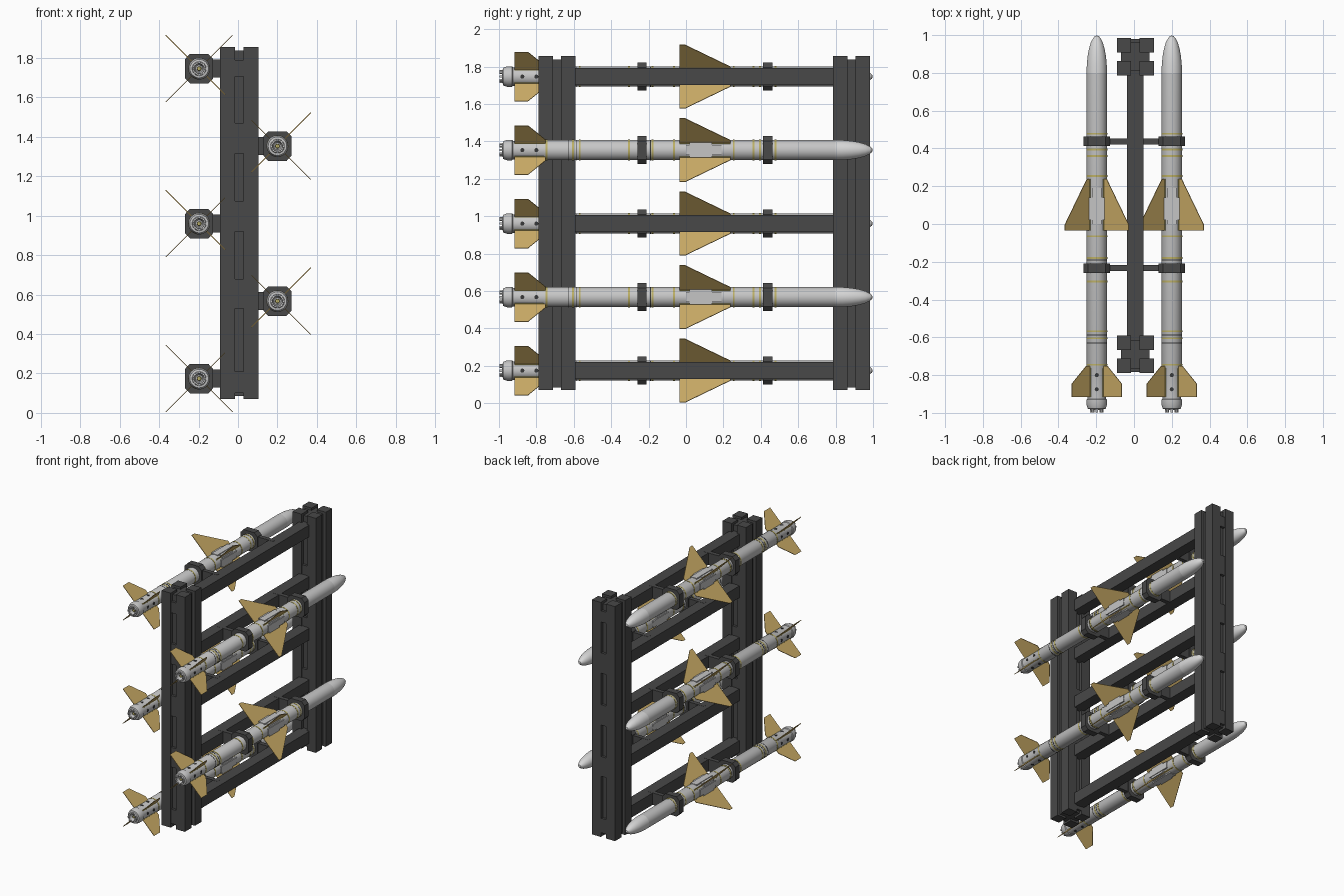
import bpy, bmesh, math
from mathutils import Matrix, Vector

if "Cube" in bpy.data.objects:
    bpy.data.objects.remove(bpy.data.objects["Cube"])


def material(name, rgb):
    m = bpy.data.materials.new(name)
    m.diffuse_color = (*rgb, 1)
    m.use_nodes = True
    m.node_tree.nodes["Principled BSDF"].inputs["Base Color"].default_value = m.diffuse_color
    return m


DARK = material("dark_steel", (0.065, 0.065, 0.065))
GREY = material("body_grey", (0.56, 0.56, 0.56))
PALE = material("nose_pale_grey", (0.68, 0.68, 0.68))
GOLD = material("fin_gold", (0.60, 0.415, 0.135))
BAND = material("band_yellow", (0.50, 0.43, 0.13))
BLACK = material("port_black", (0.04, 0.04, 0.04))


def finish(bm, name, mat, smooth=False):
    bmesh.ops.recalc_face_normals(bm, faces=bm.faces)
    me = bpy.data.meshes.new(name)
    bm.to_mesh(me)
    bm.free()
    me.materials.append(mat)
    ob = bpy.data.objects.new(name, me)
    bpy.context.collection.objects.link(ob)
    if smooth:
        bpy.ops.object.select_all(action='DESELECT')
        ob.select_set(True)
        bpy.context.view_layer.objects.active = ob
        bpy.ops.object.shade_smooth_by_angle(angle=math.radians(30))
    return ob


def add_box(bm, lo, hi, rot=None):
    lo, hi = Vector(lo), Vector(hi)
    m = Matrix.Translation((lo + hi) / 2) @ Matrix.Diagonal((*(hi - lo), 1))
    bmesh.ops.create_cube(bm, size=1, matrix=(rot or Matrix()) @ m)


def add_lathe(bm, prof, n=32):
    """Spin (radius, y) points round the y axis."""
    vs = [bm.verts.new((r, y, 0)) for r, y in prof]
    es = [bm.edges.new(p) for p in zip(vs, vs[1:])]
    bmesh.ops.spin(bm, geom=vs + es, cent=(0, 0, 0), axis=(0, 1, 0),
                   angle=2 * math.pi, steps=n, use_duplicate=False)
    bmesh.ops.remove_doubles(bm, verts=bm.verts, dist=1e-5)


def add_prism(bm, pts, d, rot=None):
    """Extrude a list of 3D points by vector d, optionally rotated."""
    f = bm.faces.new([bm.verts.new(p) for p in pts])
    r = bmesh.ops.extrude_face_region(bm, geom=[f], use_keep_orig=True)
    new = [v for v in r['geom'] if isinstance(v, bmesh.types.BMVert)]
    bmesh.ops.translate(bm, verts=new, vec=d)
    if rot:
        bmesh.ops.transform(bm, matrix=rot, verts=list(f.verts) + new)


def turn(deg):
    return Matrix.Rotation(math.radians(deg), 4, 'Y')


LEVELS = [0.174 + 0.393 * i for i in range(5)]
CX = 0.007

# Posts: four corner columns, a shorter core, tabs in the front and back grooves
TABS = [(0.10, 0.21), (0.53, 0.68), (0.92, 1.075), (1.315, 1.47), (1.705, 1.79)]
for name, cy in (("front_post", -0.69), ("back_post", 0.885)):
    bm = bmesh.new()
    for sx in (-1, 1):
        for sy in (-1, 1):
            a, b = (CX + sx * 0.022, cy + sy * 0.022), (CX + sx * 0.098, cy + sy * 0.099)
            add_box(bm, (min(a[0], b[0]), min(a[1], b[1]), 0.07),
                    (max(a[0], b[0]), max(a[1], b[1]), 1.856))
    add_box(bm, (CX - 0.075, cy - 0.075, 0.085), (CX + 0.075, cy + 0.075, 1.838))
    for z0, z1 in TABS:
        add_box(bm, (CX - 0.022, cy - 0.094, z0), (CX + 0.022, cy + 0.094, z1))
    finish(bm, name, DARK)

# Beams joining the posts
for i, z in enumerate(LEVELS):
    bm = bmesh.new()
    add_box(bm, (CX - 0.043, -0.65, z - 0.045), (CX + 0.043, 0.85, z + 0.045))
    finish(bm, f"beam_{i}", DARK)

# Missile parts, modelled about the origin with the nose toward +y
R = 0.054
parts = []

bm = bmesh.new()
add_lathe(bm, [(0.050, -0.93), (0.050, -0.765), (R, -0.755), (R, 0.80)])
parts.append(finish(bm, "missile_body", GREY, True))

bm = bmesh.new()
nose = [(R, 0.80), (0.053, 0.84), (0.049, 0.885), (0.042, 0.925), (0.032, 0.96),
        (0.02, 0.983), (0.01, 0.995), (0, 0.998)]
add_lathe(bm, nose)
parts.append(finish(bm, "nose_cone", PALE, True))

bm = bmesh.new()
add_lathe(bm, [(0.049, -0.925), (0.055, -0.93), (0.055, -0.955), (0.047, -0.978),
               (0.036, -0.98), (0.033, -0.985), (0.026, -0.985), (0.018, -0.95), (0, -0.95)])
for k in range(8):
    add_box(bm, (0.025, -0.998, -0.006), (0.035, -0.975, 0.006), turn(45 * k))
parts.append(finish(bm, "tail_nozzle", GREY, True))

bm = bmesh.new()
add_lathe(bm, [(0, -0.975), (0.010, -0.975), (0.012, -0.949)], 16)
parts.append(finish(bm, "nozzle_pin", BAND, True))

# Yellow bands round the body
bm = bmesh.new()
for y in (-0.745, -0.605, -0.568, -0.305, -0.18, -0.065, 0.255, 0.36, 0.395, 0.458, 0.478):
    add_lathe(bm, [(R, y - 0.005), (R + 0.0015, y - 0.005),
                   (R + 0.0015, y + 0.005), (R, y + 0.005)])
parts.append(finish(bm, "yellow_bands", BAND, True))

# Dark seam lines
bm = bmesh.new()
for y in (-0.63, -0.587, -0.19):
    add_lathe(bm, [(R, y - 0.002), (R + 0.001, y - 0.002),
                   (R + 0.001, y + 0.002), (R, y + 0.002)])
# Dark ports round the tail
for k in range(4):
    for y in (-0.875, -0.80):
        bmesh.ops.create_cone(bm, cap_ends=True, segments=12, radius1=0.011,
                              radius2=0.011, depth=0.004,
                              matrix=turn(90 * k) @ Matrix.Translation((0, y, 0.0492)))
parts.append(finish(bm, "dark_seams_and_ports", BLACK))

# Wings and tail fins, four of each on the diagonals
WING = [(0.045, -0.035), (0.240, -0.035), (0.240, -0.005), (0.075, 0.237), (0.045, 0.237)]
TAIL = [(0.040, -0.917), (0.186, -0.917), (0.186, -0.845), (0.080, -0.752), (0.040, -0.752)]
for name, prof in (("wings", WING), ("tail_fins", TAIL)):
    bm = bmesh.new()
    for k in range(4):
        add_prism(bm, [(r, y, -0.002) for r, y in prof], (0, 0, 0.004), turn(45 + 90 * k))
    parts.append(finish(bm, name, GOLD))

# Raised service pads between the wings
bm = bmesh.new()
for k in range(4):
    add_box(bm, (-0.025, 0.0, 0.03), (0.025, 0.19, 0.057), turn(90 * k))
    add_box(bm, (-0.040, 0.02, 0.03), (0.040, 0.14, 0.052), turn(90 * k))
parts.append(finish(bm, "service_pads", GREY))

# Narrow yellow strips along the fin roots
bm = bmesh.new()
for k in range(4):
    add_box(bm, (-0.006, -0.035, 0.04), (0.006, 0.237, 0.0565), turn(45 + 90 * k))
    add_box(bm, (-0.005, -0.917, 0.04), (0.005, -0.752, 0.0525), turn(45 + 90 * k))
parts.append(finish(bm, "fin_root_strips", BAND))

# Clamps: chamfered blocks round the body
bm = bmesh.new()
h, c = 0.075, 0.026
octagon = [(h, c - h), (h, h - c), (h - c, h), (c - h, h),
           (-h, h - c), (-h, c - h), (c - h, -h), (h - c, -h)]
for y in (0.437, -0.235):
    add_prism(bm, [(x * 0.95, y - 0.025, z) for x, z in octagon], (0, 0.05, 0))
parts.append(finish(bm, "clamps", DARK))

# Place five missiles on alternating sides, with arms back to the beams
for i, z in enumerate(LEVELS):
    x = -0.197 if i % 2 == 0 else 0.2
    for p in parts:
        ob = p if i == 0 else p.copy()
        if i:
            bpy.context.collection.objects.link(ob)
        ob.location = (x, 0, z)
    bm = bmesh.new()
    for y in (0.437, -0.233):
        add_box(bm, (min(x, 0), y - 0.016, z - 0.045), (max(x, 0), y + 0.016, z + 0.046))
    finish(bm, f"clamp_arms_{i}", DARK)
